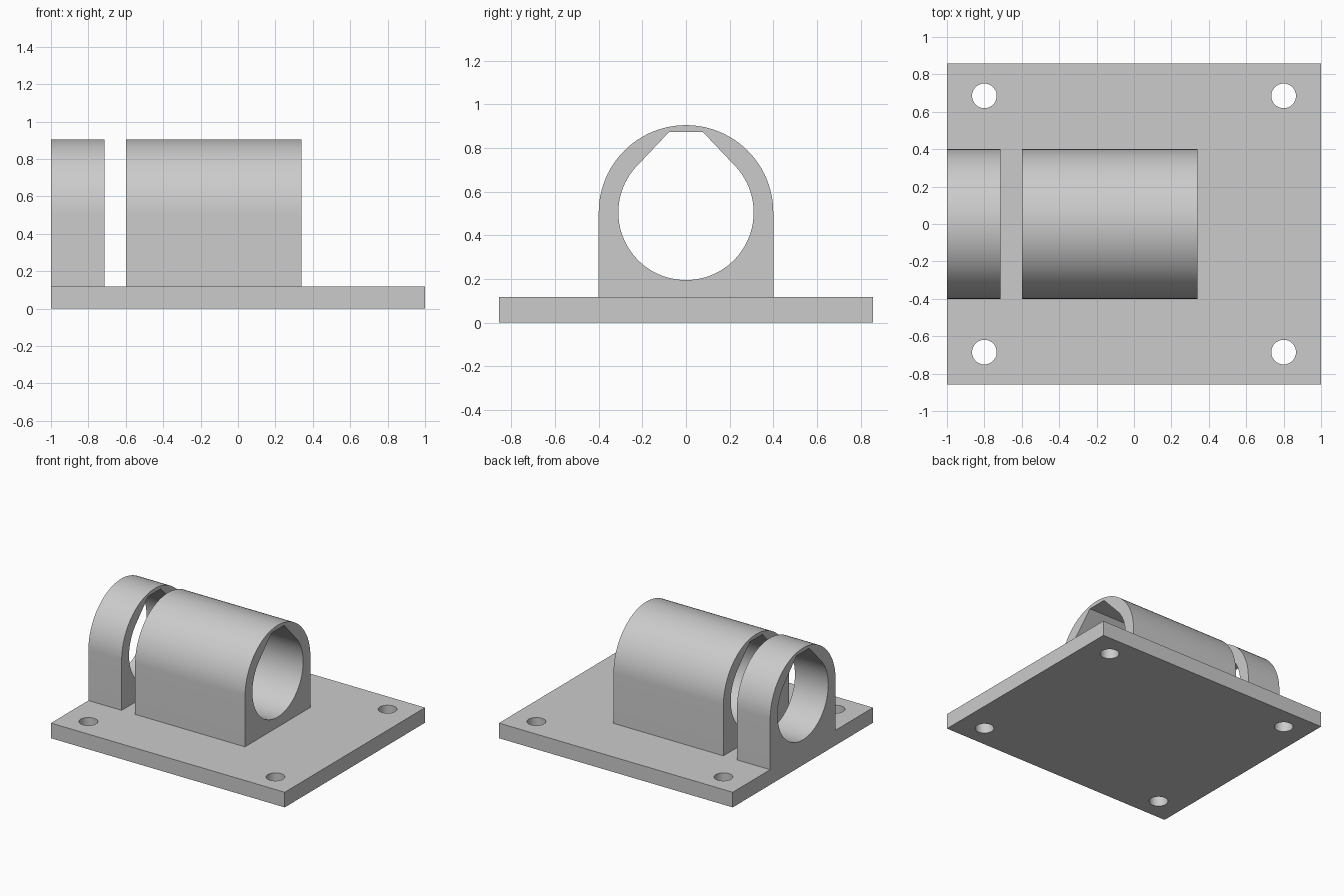
import bpy, bmesh
from math import sin, cos, pi, radians
from mathutils import Matrix, Vector

cube = bpy.data.objects.get("Cube")
if cube:
    bpy.data.objects.remove(cube)

grey = bpy.data.materials.new("light grey")
grey.use_nodes = True
colour = (0.6, 0.6, 0.6, 1)
grey.diffuse_color = colour
grey.node_tree.nodes["Principled BSDF"].inputs["Base Color"].default_value = colour

PLATE_TOP = 0.117
AXIS_Z = 0.505


def arc(cx, cy, r, start, end, steps):
    """Points along an arc, angles in degrees, both ends included."""
    angles = [radians(start + (end - start) * i / steps) for i in range(steps + 1)]
    return [(cx + r * cos(a), cy + r * sin(a)) for a in angles]


def extrude_profile(name, loops, depth, matrix):
    """Fill an outline with holes and extrude it along its local z."""
    bm = bmesh.new()
    for loop in loops:
        verts = [bm.verts.new((u, v, 0)) for u, v in loop]
        for a, b in zip(verts, verts[1:] + verts[:1]):
            bm.edges.new((a, b))
    bmesh.ops.triangle_fill(bm, edges=bm.edges[:], use_beauty=True, normal=(0, 0, 1))
    caps = bmesh.ops.extrude_face_region(bm, geom=bm.faces[:], use_keep_orig=True)
    moved = [g for g in caps["geom"] if isinstance(g, bmesh.types.BMVert)]
    bmesh.ops.translate(bm, verts=moved, vec=(0, 0, depth))
    bmesh.ops.recalc_face_normals(bm, faces=bm.faces[:])
    bm.transform(matrix)
    mesh = bpy.data.meshes.new(name)
    bm.to_mesh(mesh)
    bm.free()
    mesh.materials.append(grey)
    obj = bpy.data.objects.new(name, mesh)
    bpy.context.collection.objects.link(obj)
    bpy.ops.object.select_all(action="DESELECT")
    obj.select_set(True)
    bpy.context.view_layer.objects.active = obj
    bpy.ops.object.shade_smooth_by_angle(angle=radians(25))
    return obj


# Base plate with four screw holes
plate = [(-1, -0.857), (1, -0.857), (1, 0.857), (-1, 0.857)]
holes = [arc(x, y, 0.066, 0, 360, 40)[:-1]
         for x in (-0.8, 0.8) for y in (-0.685, 0.685)]
extrude_profile("base_plate", [plate] + holes, PLATE_TOP, Matrix())

# Arched housing outline and flat-topped teardrop bore, drawn in y and z
arch = [(-0.4, PLATE_TOP), (0.4, PLATE_TOP)] + arc(0, AXIS_Z, 0.4, 0, 180, 48)
bore = arc(0, AXIS_Z, 0.31, 134, 406, 64) + [(0.077, 0.874), (-0.077, 0.874)]

# Local x, y, z run along world y, z, x
turn = Matrix(((0, 0, 1, 0), (1, 0, 0, 0), (0, 1, 0, 0), (0, 0, 0, 1)))
for name, x0, x1 in (("short_housing", -1, -0.715), ("long_housing", -0.6, 0.34)):
    extrude_profile(name, [arch, bore], x1 - x0,
                    Matrix.Translation(Vector((x0, 0, 0))) @ turn)
